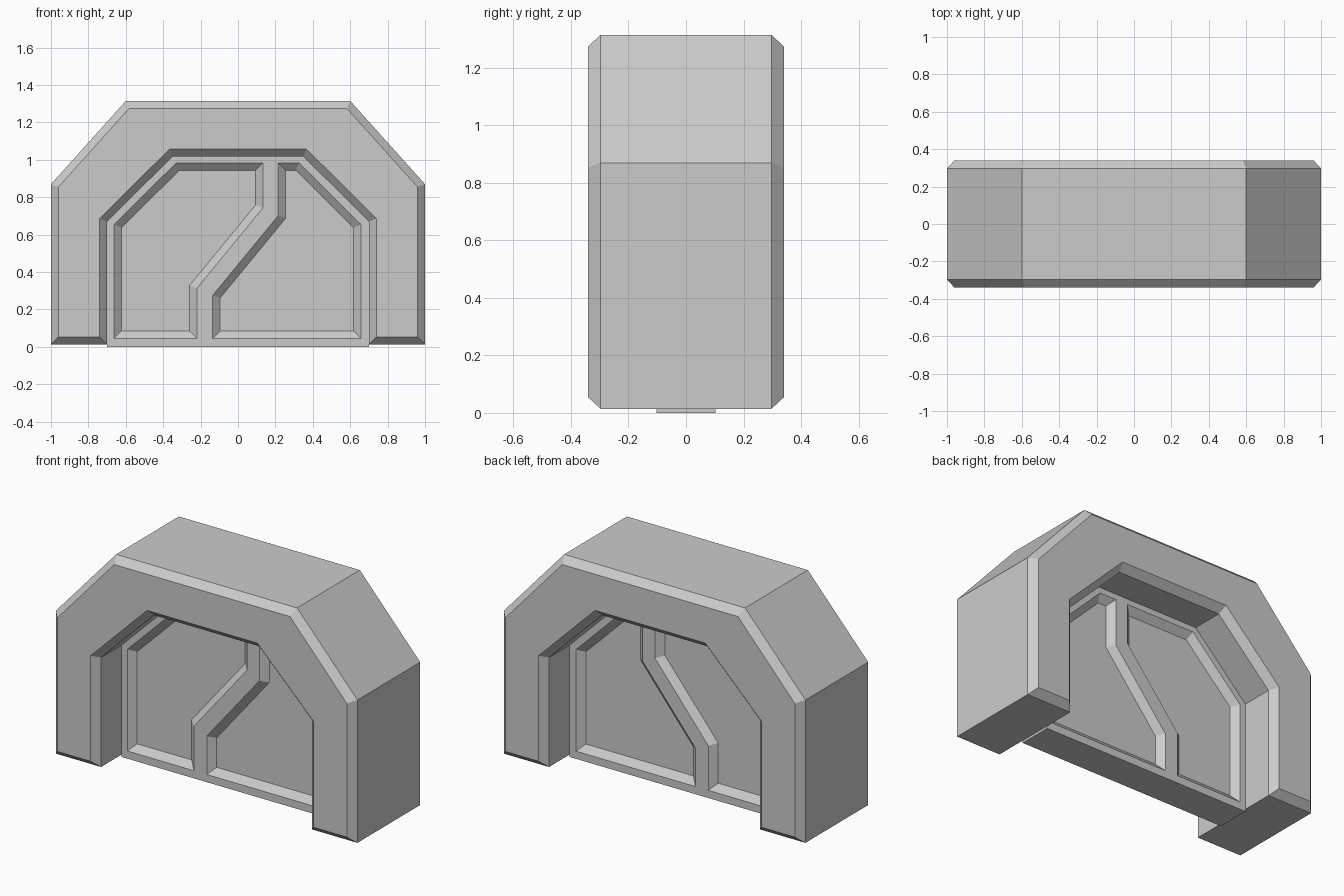
import bpy, bmesh
from mathutils import Vector

if "Cube" in bpy.data.objects:
    bpy.data.objects.remove(bpy.data.objects["Cube"])


def inset(pts, d):
    """Mitred inward offset of a counter-clockwise outline."""
    out = []
    for i, p in enumerate(pts):
        p = Vector(p)
        a = (p - Vector(pts[i - 1])).normalized()
        b = (Vector(pts[(i + 1) % len(pts)]) - p).normalized()
        na, nb = Vector((-a.y, a.x)), Vector((-b.y, b.x))
        out.append(p + (na + nb) * d / (1 + na.dot(nb)))
    return out


def ring(bm, pts, y):
    return [bm.verts.new((p[0], y, p[1])) for p in pts]


def bridge(bm, r1, r2):
    n = len(r1)
    for i in range(n):
        j = (i + 1) % n
        bm.faces.new((r1[i], r1[j], r2[j], r2[i]))


def finish(bm, name):
    bmesh.ops.recalc_face_normals(bm, faces=bm.faces)
    mesh = bpy.data.meshes.new(name)
    bm.to_mesh(mesh)
    bm.free()
    obj = bpy.data.objects.new(name, mesh)
    bpy.context.collection.objects.link(obj)
    return obj


def mirrored(half):
    """Complete a right-hand half outline with its left-hand copy."""
    return half + [(-x, z) for x, z in reversed(half)]


# Arch frame: thick profile with chamfered front and back edges
opening = [(0.70, 0.67), (0.349, 1.018)]
outer = mirrored([(1, 0.014), (1, 0.87), (0.6, 1.315)])
inner = [(-0.70, 0.014)] + mirrored(opening)[::-1][:4] + [(0.70, 0.014)]
inner = [(-0.70, 0.014), (-0.70, 0.67), (-0.349, 1.018),
         (0.349, 1.018), (0.70, 0.67), (0.70, 0.014)]
profile = outer + inner
small = inset(profile, 0.04)
bm = bmesh.new()
rings = [ring(bm, small, -0.34), ring(bm, profile, -0.297),
         ring(bm, profile, 0.297), ring(bm, small, 0.34)]
for r1, r2 in zip(rings, rings[1:]):
    bridge(bm, r1, r2)
bm.faces.new(rings[0])
bm.faces.new(rings[-1])
finish(bm, "arch_frame")

# Door slab: fills the opening, two sunken panels on both sides
slab = mirrored([(0.70, 0.0)] + opening)
left_panel = [(-0.662, 0.046), (-0.22, 0.046), (-0.22, 0.313), (0.133, 0.743),
              (0.133, 0.984), (-0.33, 0.984), (-0.662, 0.655)]
right_panel = [(-0.135, 0.046), (0.657, 0.046), (0.657, 0.655), (0.326, 0.984),
               (0.215, 0.984), (0.215, 0.702), (-0.135, 0.276)]
bm = bmesh.new()
sides = []
for s in (-1, 1):
    rim = ring(bm, slab, s * 0.103)
    sides.append(rim)
    loops = [rim]
    for panel in (left_panel, right_panel):
        lip = ring(bm, panel, s * 0.103)
        floor = ring(bm, inset(panel, 0.04), s * 0.067)
        bridge(bm, lip, floor)
        bm.faces.new(floor)
        loops.append(lip)
    edges = []
    for loop in loops:
        for i, v in enumerate(loop):
            w = loop[(i + 1) % len(loop)]
            edges.append(bm.edges.get((v, w)) or bm.edges.new((v, w)))
    bmesh.ops.triangle_fill(bm, edges=edges, use_beauty=True,
                            normal=(0, s, 0))
bridge(bm, *sides)
finish(bm, "door_slab")
